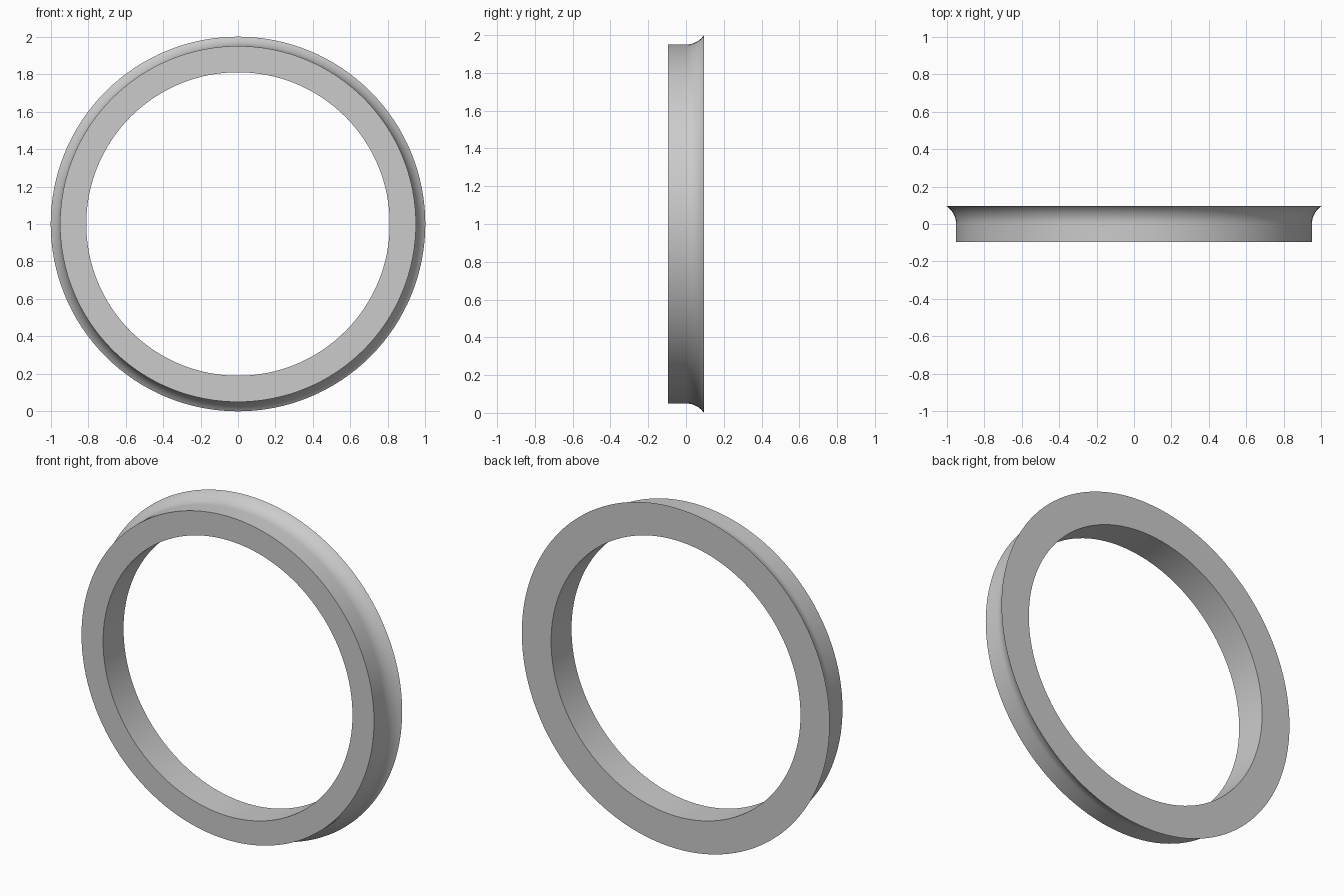
import bpy
import bmesh
import math
from mathutils import Matrix, Vector

cube = bpy.data.objects.get("Cube")
if cube:
    bpy.data.objects.remove(cube, do_unlink=True)

SEGMENTS = 128
INNER, OUTER, RIM = 0.81, 0.95, 1.0
HALF = 0.095

# Plain grey material
grey = bpy.data.materials.new("plain_grey")
grey.use_nodes = True
colour = (0.6, 0.6, 0.6, 1)
grey.diffuse_color = colour
grey.node_tree.nodes["Principled BSDF"].inputs["Base Color"].default_value = colour

# Cross-section: flat band, then a concave arc flaring out to the back rim
rise = RIM - OUTER
radius = (HALF ** 2 + rise ** 2) / (2 * rise)
sweep = math.asin(HALF / radius)
profile = [(INNER, HALF), (INNER, -HALF), (OUTER, -HALF)]
for i in range(13):
    a = sweep * i / 12
    profile.append((OUTER + radius * (1 - math.cos(a)), radius * math.sin(a)))

# Spin the closed section around the y axis
bm = bmesh.new()
rings = []
for s in range(SEGMENTS):
    turn = Matrix.Rotation(math.tau * s / SEGMENTS, 3, "Y")
    rings.append([bm.verts.new(turn @ Vector((r, y, 0)) + Vector((0, 0, 1)))
                  for r, y in profile])
count = len(profile)
for s, ring in enumerate(rings):
    after = rings[(s + 1) % SEGMENTS]
    for i in range(count):
        j = (i + 1) % count
        bm.faces.new((ring[i], ring[j], after[j], after[i]))
bmesh.ops.recalc_face_normals(bm, faces=bm.faces)

mesh = bpy.data.meshes.new("flared_ring")
bm.to_mesh(mesh)
bm.free()
mesh.materials.append(grey)
ring_object = bpy.data.objects.new("flared_ring", mesh)
bpy.context.collection.objects.link(ring_object)

# Smooth round surfaces with crisp rims
bpy.ops.object.select_all(action="DESELECT")
ring_object.select_set(True)
bpy.context.view_layer.objects.active = ring_object
bpy.ops.object.shade_smooth_by_angle(angle=math.radians(30))
